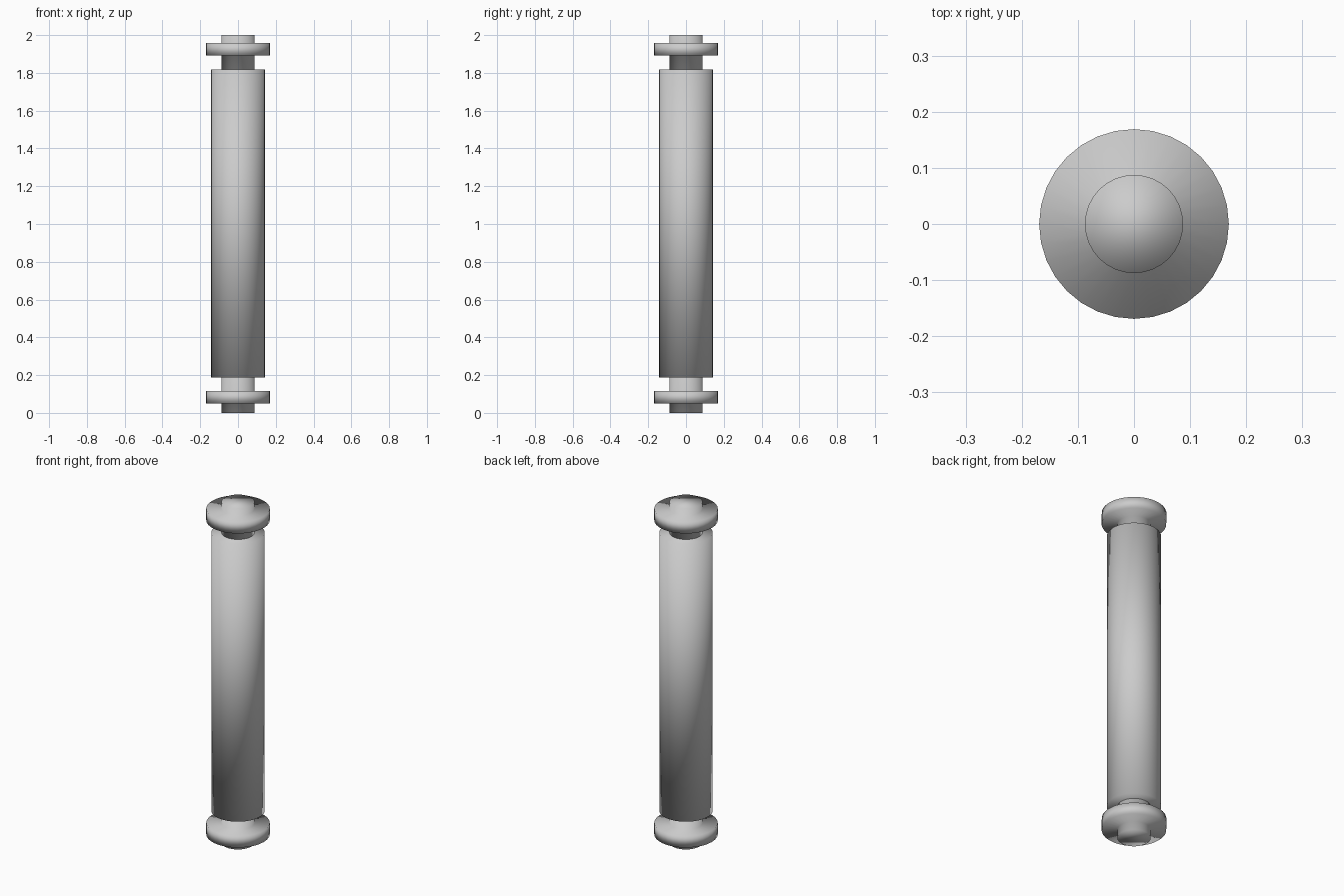
import bpy, bmesh
from math import cos, sin, tau

if "Cube" in bpy.data.objects:
    bpy.data.objects.remove(bpy.data.objects["Cube"])

SIDES = 32


def lathe(name, profile):
    """Closed turned solid from (radius, z) points, listed bottom to top."""
    bm = bmesh.new()
    rings = [[bm.verts.new((r * cos(tau * i / SIDES), r * sin(tau * i / SIDES), z))
              for i in range(SIDES)] for r, z in profile]
    for a, b in zip(rings, rings[1:]):
        for i in range(SIDES):
            j = (i + 1) % SIDES
            bm.faces.new((a[i], a[j], b[j], b[i]))
    bm.faces.new(rings[0][::-1])
    bm.faces.new(rings[-1])
    for f in bm.faces:
        f.smooth = True
    mesh = bpy.data.meshes.new(name)
    bm.to_mesh(mesh)
    bm.free()
    obj = bpy.data.objects.new(name, mesh)
    bpy.context.collection.objects.link(obj)
    return obj


# main shaft
R_BODY, R_STEM, R_FLANGE = 0.142, 0.0875, 0.169
lathe("shaft", [(R_BODY, 0.188), (R_BODY, 1.818)])

# flanged stem at the bottom, and the same one raised to the top
# (slightly sunk into the shaft where they meet)
for name, z0, z1, f0, f1 in (("bottom_spindle", 0.0, 0.19, 0.049, 0.116),
                             ("top_spindle", 1.816, 2.0, 1.891, 1.958)):
    lathe(name, [(R_STEM, z0), (R_STEM, f0), (R_FLANGE, f0),
                 (R_FLANGE, f1), (R_STEM, f1), (R_STEM, z1)])
